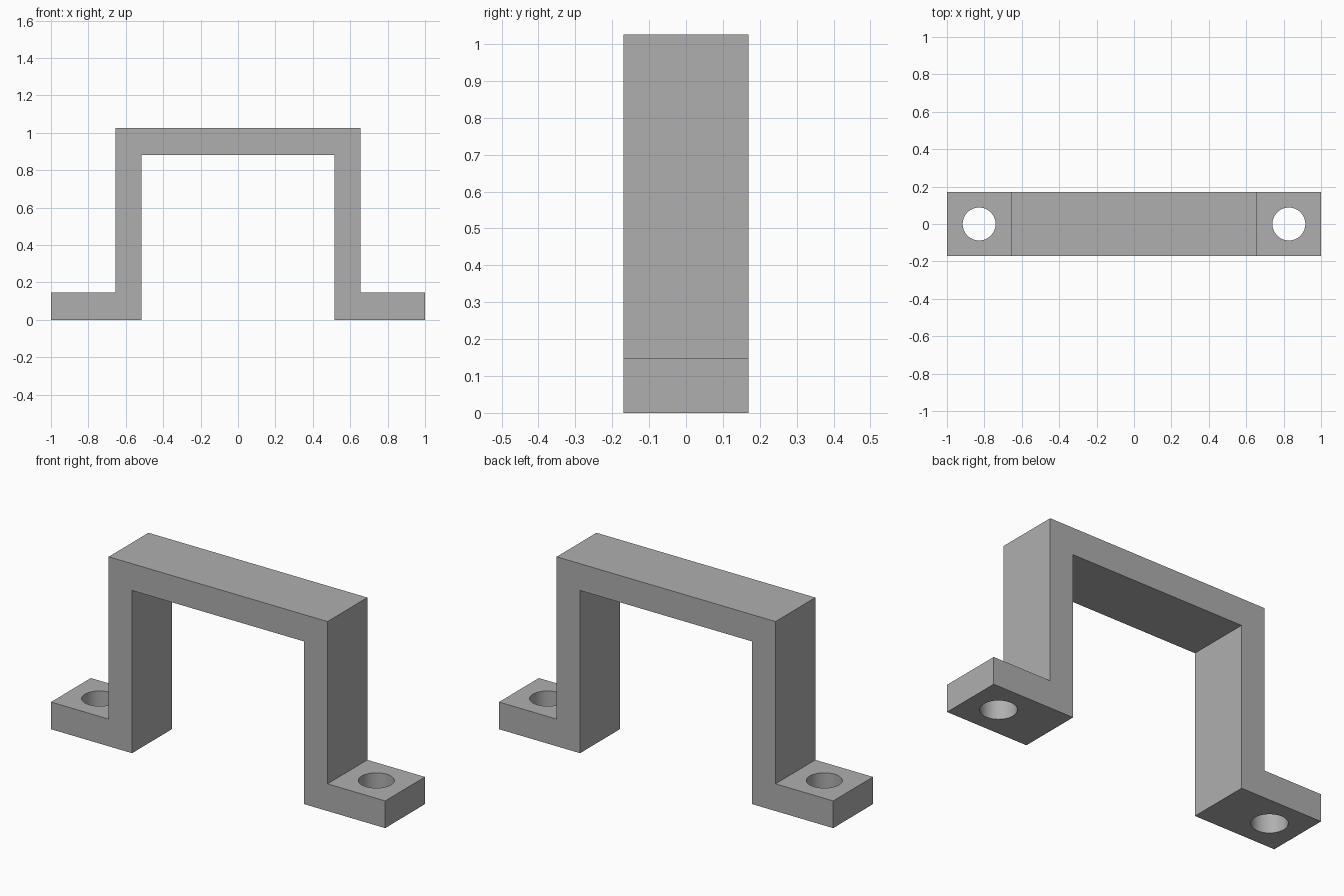
import bpy
import bmesh
import math
from mathutils import Vector

cube = bpy.data.objects.get("Cube")
if cube:
    bpy.data.objects.remove(cube, do_unlink=True)

# Main dimensions
HALF_LENGTH, HALF_DEPTH = 1.0, 0.17
LEG_OUTER, LEG_INNER = 0.655, 0.515
TOP, UNDERSIDE, FOOT = 1.025, 0.88, 0.147
HOLE_X, HOLE_RADIUS = 0.828, 0.088

grey = bpy.data.materials.new("plain grey")
grey.use_nodes = True
colour = (0.43, 0.43, 0.43, 1)
grey.diffuse_color = colour
grey.node_tree.nodes["Principled BSDF"].inputs["Base Color"].default_value = colour

# Bracket body: half profile mirrored, then extruded through the depth
half = [(LEG_INNER, UNDERSIDE), (LEG_INNER, 0), (HALF_LENGTH, 0),
        (HALF_LENGTH, FOOT), (LEG_OUTER, FOOT), (LEG_OUTER, TOP)]
outline = half + [(-x, z) for x, z in reversed(half)]
bm = bmesh.new()
face = bm.faces.new([bm.verts.new((x, -HALF_DEPTH, z)) for x, z in outline])
result = bmesh.ops.extrude_face_region(bm, geom=[face])
moved = [v for v in result["geom"] if isinstance(v, bmesh.types.BMVert)]
bmesh.ops.translate(bm, verts=moved, vec=Vector((0, 2 * HALF_DEPTH, 0)))
bmesh.ops.recalc_face_normals(bm, faces=bm.faces)
mesh = bpy.data.meshes.new("handle_bracket")
bm.to_mesh(mesh)
bm.free()
mesh.materials.append(grey)
bracket = bpy.data.objects.new("handle_bracket", mesh)
bpy.context.collection.objects.link(bracket)


def drill(x):
    """Cut a vertical screw hole through a foot."""
    bpy.ops.mesh.primitive_cylinder_add(vertices=64, radius=HOLE_RADIUS,
                                        depth=4 * FOOT, location=(x, 0, FOOT / 2))
    cutter = bpy.context.object
    cutter.name = "hole_cutter"
    cutter.hide_render = True
    cutter.data.materials.append(grey)
    cut = bracket.modifiers.new("screw_hole", "BOOLEAN")
    cut.operation = "DIFFERENCE"
    cut.solver = "EXACT"
    cut.object = cutter
    bpy.context.view_layer.objects.active = bracket
    bpy.ops.object.modifier_apply(modifier=cut.name)
    bpy.data.objects.remove(cutter, do_unlink=True)


# Screw holes in both feet
for side in (-1, 1):
    drill(side * HOLE_X)

# Smooth hole walls, crisp corners
bpy.ops.object.select_all(action="DESELECT")
bracket.select_set(True)
bpy.context.view_layer.objects.active = bracket
bpy.ops.object.shade_smooth_by_angle(angle=math.radians(30))
